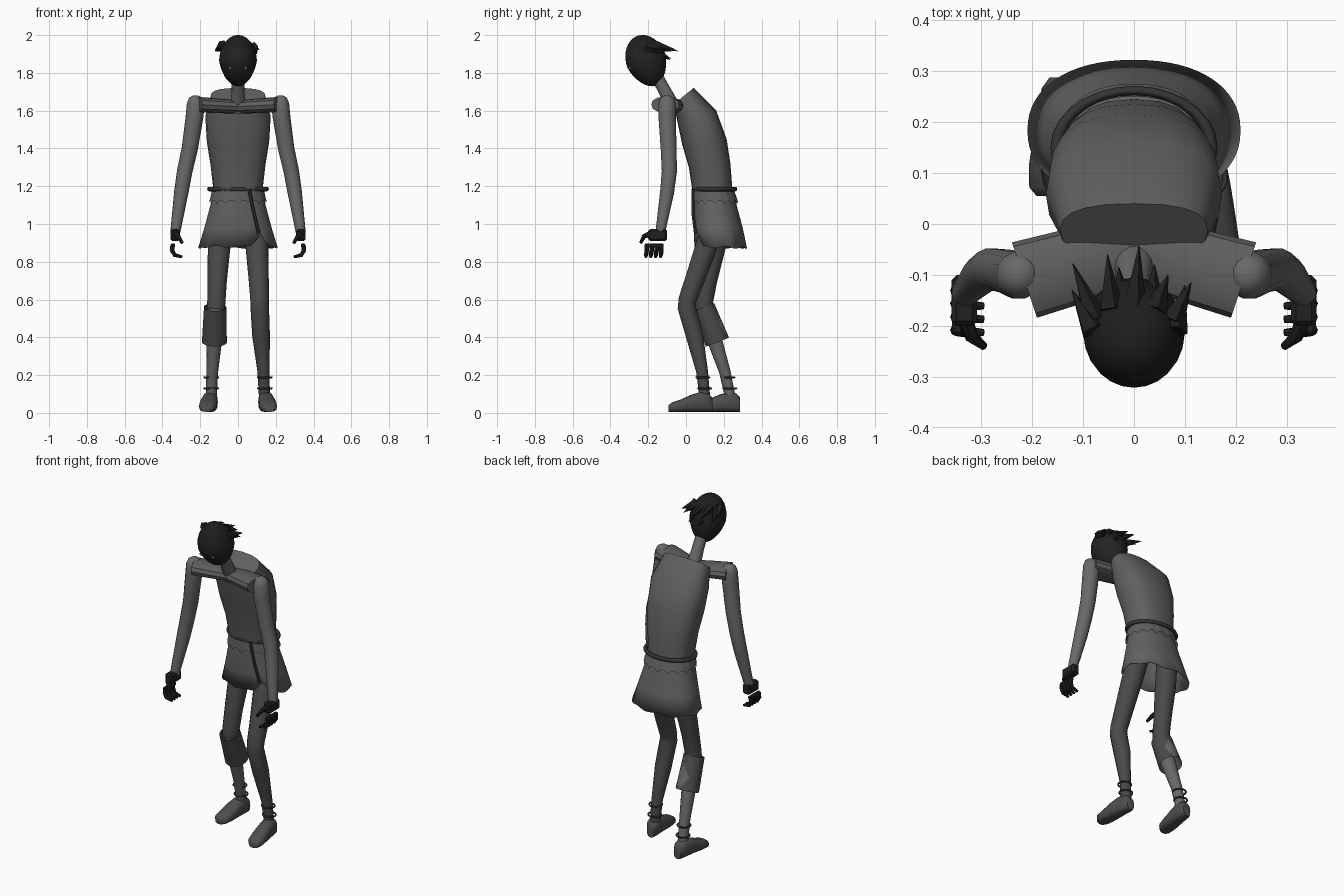
import bpy, bmesh, math
from mathutils import Vector, Matrix

cube = bpy.data.objects.get("Cube")
if cube:
    bpy.data.objects.remove(cube, do_unlink=True)


def material(name, value):
    m = bpy.data.materials.new(name)
    m.use_nodes = True
    color = (value, value, value, 1)
    m.diffuse_color = color
    node = next(n for n in m.node_tree.nodes if n.type == 'BSDF_PRINCIPLED')
    node.inputs["Base Color"].default_value = color
    return m


SKIN = material("grey skin", .14)
SHIRT = material("shirt grey", .115)
SKIRT = material("skirt grey", .12)
TROUSERS = material("dark trousers", .068)
SHOES = material("shoe grey", .075)
MASK = material("black mask", .017)
HAIR = material("black hair", .013)
GLOVES = material("black gloves", .015)
BELT = material("dark belt", .035)
EYES = material("pale eyes", .1)


def finish(name, bm, *mats, angle=40):
    bmesh.ops.recalc_face_normals(bm, faces=bm.faces)
    mesh = bpy.data.meshes.new(name)
    bm.to_mesh(mesh)
    bm.free()
    obj = bpy.data.objects.new(name, mesh)
    bpy.context.collection.objects.link(obj)
    for m in mats:
        mesh.materials.append(m)
    bpy.ops.object.select_all(action='DESELECT')
    obj.select_set(True)
    bpy.context.view_layer.objects.active = obj
    bpy.ops.object.shade_smooth_by_angle(angle=math.radians(angle))
    return obj


def power(v, p):
    return math.copysign(abs(v) ** p, v)


def loft(rings, n=16, p=1.0, caps=True):
    """Skin rings given as (centre, U half axis, V half axis)."""
    bm = bmesh.new()
    rows = []
    for c, u, v in rings:
        angles = [math.tau * i / n for i in range(n)]
        rows.append([bm.verts.new(c + u * power(math.cos(a), p) + v * power(math.sin(a), p))
                     for a in angles])
    for a, b in zip(rows, rows[1:]):
        for i in range(n):
            j = (i + 1) % n
            bm.faces.new((a[i], a[j], b[j], b[i]))
    if caps:
        bm.faces.new(rows[0])
        bm.faces.new(rows[-1])
    return bm, rows


def limb_rings(path, ref=(1, 0, 0)):
    pts = [Vector(q[:3]) for q in path]
    rings = []
    for i, q in enumerate(path):
        t = (pts[min(i + 1, len(pts) - 1)] - pts[max(i - 1, 0)]).normalized()
        u = Vector(ref)
        u = (u - t * u.dot(t)).normalized()
        rings.append((pts[i], u * q[3], t.cross(u) * q[3]))
    return rings


def limb(name, path, mat, n=14, ref=(1, 0, 0), angle=40):
    return finish(name, loft(limb_rings(path, ref), n)[0], mat, angle=angle)


def section(w, yf, zf, yb, zb):
    """Body section from half width, front point and back point."""
    return (Vector((0, (yf + yb) / 2, (zf + zb) / 2)), Vector((w, 0, 0)),
            Vector((0, (yb - yf) / 2, (zb - zf) / 2)))


def hoop(name, loc, rx, ry, r, mat):
    bpy.ops.mesh.primitive_torus_add(location=loc, major_radius=rx, minor_radius=r,
                                     major_segments=28, minor_segments=8)
    obj = bpy.context.object
    obj.name = name
    obj.scale.y = ry / rx
    obj.data.materials.append(mat)
    bpy.ops.object.shade_smooth_by_angle(angle=math.radians(50))


def block(name, loc, size, mat, bevel):
    bm = bmesh.new()
    bmesh.ops.create_cube(bm, size=1, matrix=Matrix.Translation(loc) @ Matrix.Diagonal((*size, 1)))
    bmesh.ops.bevel(bm, geom=bm.edges[:], offset=bevel, segments=1, affect='EDGES')
    finish(name, bm, mat, angle=20)


# Hunched torso
torso = [section(.13, .035, 1.17, .245, 1.19), section(.145, .015, 1.3, .235, 1.32),
         section(.165, -.02, 1.42, .215, 1.45), section(.173, -.045, 1.54, .16, 1.6),
         section(.145, -.065, 1.635, .04, 1.72)]
finish("torso", loft(torso, 20, .8)[0], SHIRT)

# Scalloped shirt hem under the belt
bm, rows = loft([section(.135, .035, 1.19, .25, 1.19),
                 section(.152, .03, 1.115, .275, 1.115)], 80, .9, caps=False)
for i, v in enumerate(rows[-1]):
    v.co.z += .02 * abs(math.sin(i * math.pi / 5)) - .01
finish("shirt_hem", bm, SHIRT)

# Flared skirt with a front notch
bm, rows = loft([section(.13, .042, 1.18, .245, 1.18), section(.146, .037, 1.1, .268, 1.1),
                 section(.178, .04, .98, .3, .98), section(.209, .045, .88, .322, .875)],
                64, .9, caps=False)
for i, v in enumerate(rows[-1]):
    v.co.z += .006 * math.sin(i * math.tau / 8)
    if v.co.y < .18:
        v.co.z += max(0, .075 - 1.6 * abs(v.co.x - .12))
skirt = finish("skirt", bm, SKIRT)
solid = skirt.modifiers.new("cloth", 'SOLIDIFY')
solid.thickness = .004

# Belt and hanging strap
hoop("belt", (0, .15, 1.185), .152, .112, .012, BELT)
limb("belt_strap", [(.058, .036, 1.185, .009), (.085, .036, 1.06, .009),
                    (.11, .05, .95, .009)], BELT, 6)

# Neck
limb("neck", [(0, -.165, 1.8, .033), (0, -.115, 1.71, .034), (0, -.06, 1.6, .042)], SKIN)

# Bowed head, tapered to the chin, with a hair cap on the upper back
bm = bmesh.new()
bmesh.ops.create_uvsphere(bm, u_segments=24, v_segments=16, radius=1)
for v in bm.verts:
    taper = 1 - .18 * max(0, -v.co.z)
    v.co = Vector((v.co.x * .1 * taper, v.co.y * .107 * taper, v.co.z * .14))
for f in bm.faces:
    c = f.calc_center_median()
    f.material_index = int(c.z + .7 * c.y > .045)
bm.transform(Matrix.Translation((0, -.21, 1.864)) @ Matrix.Rotation(math.radians(20), 4, 'X'))
finish("head", bm, MASK, HAIR)

for side, x in (("left", .04), ("right", -.04)):
    bm = bmesh.new()
    bmesh.ops.create_uvsphere(bm, u_segments=10, v_segments=6, radius=.011,
                              matrix=Matrix.Translation((x, -.295, 1.825)))
    finish(side + "_eye", bm, EYES)

# Swept-back hair spikes
spikes = [((0, -.17, 1.95), (.01, -.043, 1.915)), ((-.045, -.17, 1.95), (-.052, -.06, 1.925)),
          ((.04, -.17, 1.95), (.067, -.1, 1.925)), ((-.075, -.19, 1.935), (-.12, -.078, 1.915)),
          ((.075, -.19, 1.935), (.112, -.115, 1.925)), ((-.08, -.21, 1.95), (-.122, -.13, 1.92)),
          ((.08, -.21, 1.94), (.1, -.12, 1.9)), ((-.025, -.16, 1.91), (-.03, -.085, 1.87)),
          ((.035, -.16, 1.91), (.04, -.08, 1.875))]
for k, (base, tip) in enumerate(spikes):
    limb("hair_spike_%d" % (k + 1), [(*base, .026), (*tip, .001)], HAIR, 5, angle=20)

# Shoulders, arms and gloved hands
for side, s in (("left", 1), ("right", -1)):
    axis = Vector((s * .215, -.06, .012))
    flat = Vector((s * .05, .15, 0)).normalized() * .078
    start = Vector((0, -.05, 1.62))
    rings = [(start + axis * t, flat * w, Vector((0, 0, .041 * w)))
             for t, w in ((-.05, .85), (.5, .95), (1, 1))]
    finish(side + "_shoulder", loft(rings, 12, .85)[0], SHIRT)
    limb(side + "_arm", [(s * x, y, z, r) for x, y, z, r in (
        (.222, -.1, 1.68, .015), (.223, -.1, 1.667, .036), (.224, -.1, 1.635, .047),
        (.23, -.1, 1.57, .047), (.255, -.092, 1.4, .043), (.282, -.088, 1.28, .041),
        (.3, -.1, 1.17, .038), (.333, -.137, .95, .026))], SKIN)
    block(side + "_glove_cuff", (s * .333, -.15, .942), (.05, .1, .062), GLOVES, .01)
    block(side + "_knuckles", (s * .345, -.168, .886), (.024, .1, .022), GLOVES, .006)
    for k in range(4):
        y = -.13 - .026 * k
        limb("%s_finger_%d" % (side, k + 1),
             [(s * .346, y, .89, .012), (s * .349, y, .86, .012), (s * .335, y - .003, .835, .011),
              (s * .295, y - .005, .826, .007)], GLOVES, 8, (0, 1, 0))
    limb(side + "_thumb", [(s * .335, -.18, .95, .017), (s * .318, -.222, .935, .013),
                           (s * .295, -.24, .9, .008)], GLOVES, 8, (0, 1, 0))

# Legs: the left one stands forward, the right one is bare below the knee
limb("left_leg", [(.085, .165, 1.05, .06), (.1, .108, .88, .06), (.11, .045, .7, .053),
                  (.114, .008, .6, .049), (.115, .003, .56, .049), (.122, .045, .41, .047),
                  (.135, .085, .22, .032), (.14, .1, .08, .029)], TROUSERS)
limb("right_thigh", [(-.085, .185, 1.05, .06), (-.1, .152, .88, .06), (-.11, .115, .7, .051),
                     (-.115, .095, .58, .048), (-.117, .095, .55, .047)], TROUSERS)
limb("right_shin", [(-.117, .095, .57, .041), (-.123, .14, .42, .043),
                    (-.136, .205, .22, .031), (-.142, .235, .08, .029)], SKIN)

# Rolled trouser cuff with a torn patch at the back
steps = 12
cuff = [(-.121 - .004 * t, .094 + .072 * t, .56 - .185 * t, .059 + .007 * t)
        for t in [i / steps for i in range(steps + 1)]]
bm, rows = loft(limb_rings(cuff), 40, caps=False)
for f in bm.faces:
    c = f.calc_center_median()
    t = (.56 - c.z) / .185
    back = math.atan2(c.x + .123, c.y - .094 - .072 * t)
    f.material_index = int(abs(back - .2) / .6 + abs(t - .5) / .4 < 1)
finish("right_trouser_cuff", bm, TROUSERS, SKIN)

# Shoes and ankle rings
for side, s, heel, ankle in (("left", 1, .14, .095), ("right", -1, .287, .228)):
    rings = [(Vector((s * (.142 + .1 * d), heel - d, h / 2 + .005)), Vector((w, 0, 0)),
              Vector((0, 0, h / 2))) for d, w, h in (
        (0, .024, .075), (.02, .037, .098), (.06, .041, .106), (.11, .044, .092),
        (.17, .047, .065), (.215, .042, .05), (.232, .026, .036))]
    finish(side + "_shoe", loft(rings, 16, .75)[0], SHOES, angle=50)
    for k, z in enumerate((.13, .188)):
        hoop("%s_ankle_ring_%d" % (side, k + 1), (s * .142, ankle - .01 * k + .004, z),
             .037, .035, .005, BELT)
